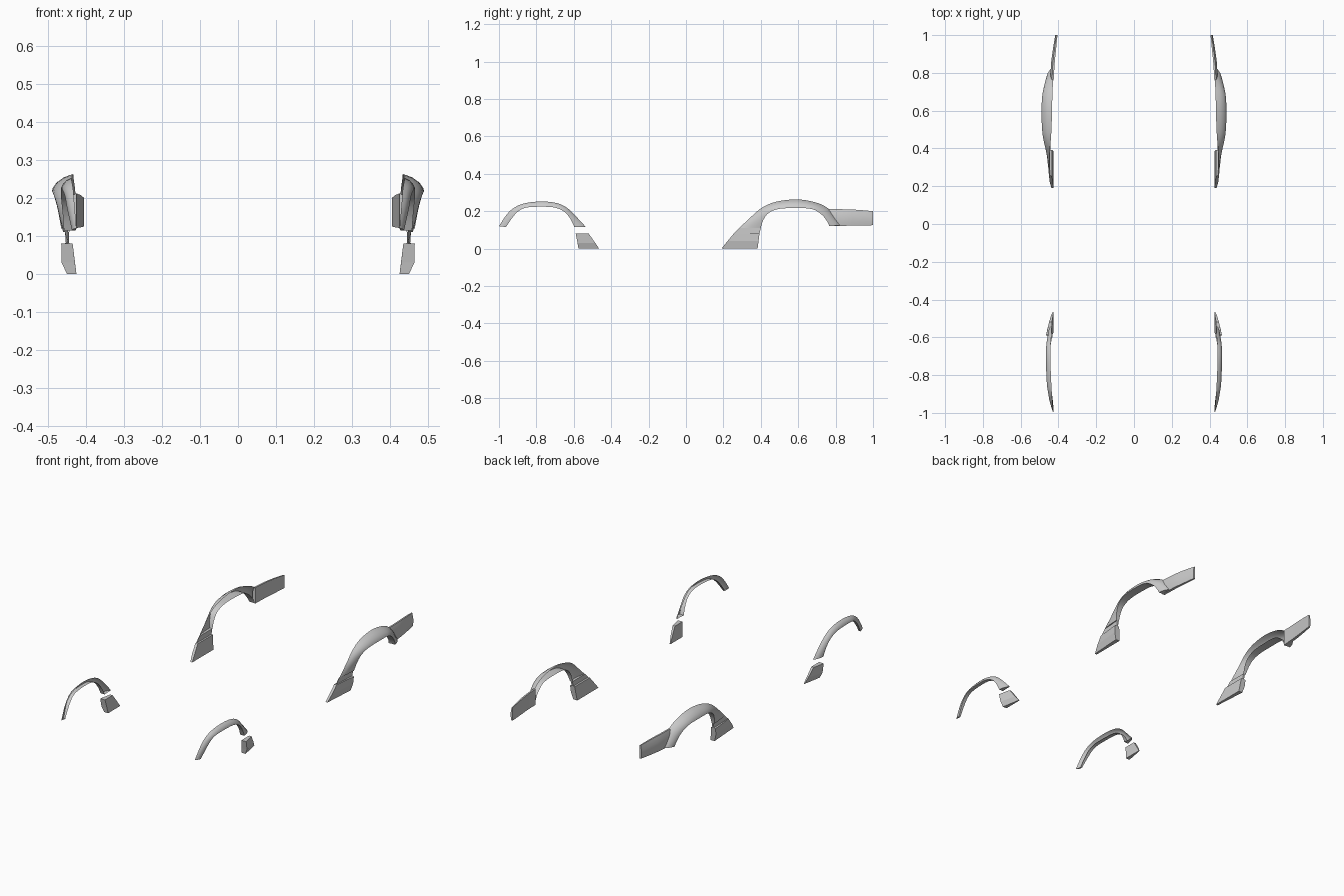
import bpy
from mathutils import Vector

if "Cube" in bpy.data.objects:
    bpy.data.objects.remove(bpy.data.objects["Cube"])


def loft(name, rings, closed=False, smooth=True):
    """Skin rings of points, cap the ends, mirror to the other side."""
    n = len(rings[0])
    verts = [v for r in rings for v in r]
    faces = []
    for i in range(len(rings) - 1):
        for j in range(n if closed else n - 1):
            k = (j + 1) % n
            faces.append((i * n + j, i * n + k, (i + 1) * n + k, (i + 1) * n + j))
    last = (len(rings) - 1) * n
    faces += [tuple(range(n))[::-1], tuple(range(last, last + n))]
    me = bpy.data.meshes.new(name)
    me.from_pydata(verts, [], faces)
    ob = bpy.data.objects.new(name, me)
    bpy.context.collection.objects.link(ob)
    ob.modifiers.new("mirror", 'MIRROR').use_clip = False
    if smooth:
        bpy.ops.object.select_all(action='DESELECT')
        ob.select_set(True)
        bpy.context.view_layer.objects.active = ob
        bpy.ops.object.shade_smooth_by_angle(angle=0.6)
    return ob


def spline(rows, steps=4):
    """Catmull-Rom interpolation of station rows."""
    p = [Vector(r) for r in rows]
    out = []
    for i in range(len(p) - 1):
        a, b, c, d = p[max(i - 1, 0)], p[i], p[i + 1], p[min(i + 2, len(p) - 1)]
        for s in range(steps):
            t = s / steps
            out.append(0.5 * (2 * b + (c - a) * t + (2 * a - 5 * b + 4 * c - d) * t * t
                              + (3 * b - a - 3 * c + d) * t ** 3))
    return out + [p[-1]]


def arch(name, rows):
    """Row: outer y, z, lip y, z, then x of body edge, lip and inner flange."""
    rings = []
    for yo, zo, yi, zi, xb, xl, xf in spline(rows):
        ring = [(xb, yo, zo)]
        for t, f in ((0.2, 0.45), (0.5, 0.78), (0.8, 0.95), (1, 1)):
            ring.append((xb + (xl - xb) * f, yo + (yi - yo) * t, zo + (zi - zo) * t))
        ring.append((xf, yi, zi))
        rings.append(ring)
    return loft(name, rings)


def panel(name, levels):
    """Level: z, front y, back y, outer x front/back, inner x."""
    rings = [[(xi, y0, z), (x0, y0, z), (x1, y1, z), (xi, y1, z)]
             for z, y0, y1, x0, x1, xi in levels]
    return loft(name, rings, closed=True, smooth=False)


# Front wheel arch flares
arch("front_arch_flare", [
    (-1.0, .12, -.963, .115, .425, .437, .427),
    (-.96, .18, -.925, .17, .43, .449, .431),
    (-.92, .218, -.89, .204, .433, .455, .435),
    (-.86, .243, -.85, .220, .437, .461, .439),
    (-.77, .252, -.77, .224, .441, .465, .443),
    (-.69, .243, -.70, .219, .442, .466, .444),
    (-.635, .217, -.65, .196, .441, .465, .442),
    (-.588, .172, -.617, .157, .437, .461, .437),
    (-.535, .115, -.597, .115, .435, .458, .432)])

# Rear wheel arch flares
arch("rear_arch_flare", [
    (.285, .11, .400, .11, .447, .460, .443),
    (.345, .167, .412, .15, .448, .469, .442),
    (.405, .218, .44, .189, .444, .478, .441),
    (.48, .25, .495, .212, .438, .486, .439),
    (.59, .263, .59, .217, .434, .490, .437),
    (.69, .248, .675, .211, .432, .486, .435),
    (.76, .215, .725, .182, .428, .477, .432),
    (.805, .160, .753, .148, .427, .470, .429),
    (.83, .125, .767, .12, .428, .465, .426)])

# Lower sill pieces
panel("front_lower_trim", [
    (0, -.575, -.465, .450, .430, .425),
    (.03, -.580, -.485, .464, .439, .429),
    (.08, -.590, -.520, .465, .450, .435)])
panel("rear_lower_trim", [
    (0, .190, .383, .437, .450, .425),
    (.04, .222, .388, .446, .462, .430),
    (.08, .255, .393, .450, .464, .435),
    (.081, .256, .393, .447, .453, .444),
    (.11, .285, .400, .447, .455, .444)])

# Extensions behind the rear arches
loft("rear_side_extension", [
    [(xi, y, zt), ((xi + xo) / 2, y, zt), (xo, y, zt - .03),
     (xo, y, zb + .02), (xo - .003, y, zb), (xi, y, zb)]
    for y, zt, zb, xo, xi in spline([
        (.765, .212, .12, .443, .425), (.85, .210, .122, .439, .42),
        (.92, .207, .123, .430, .413), (1.0, .2, .125, .417, .405)])], closed=True)
